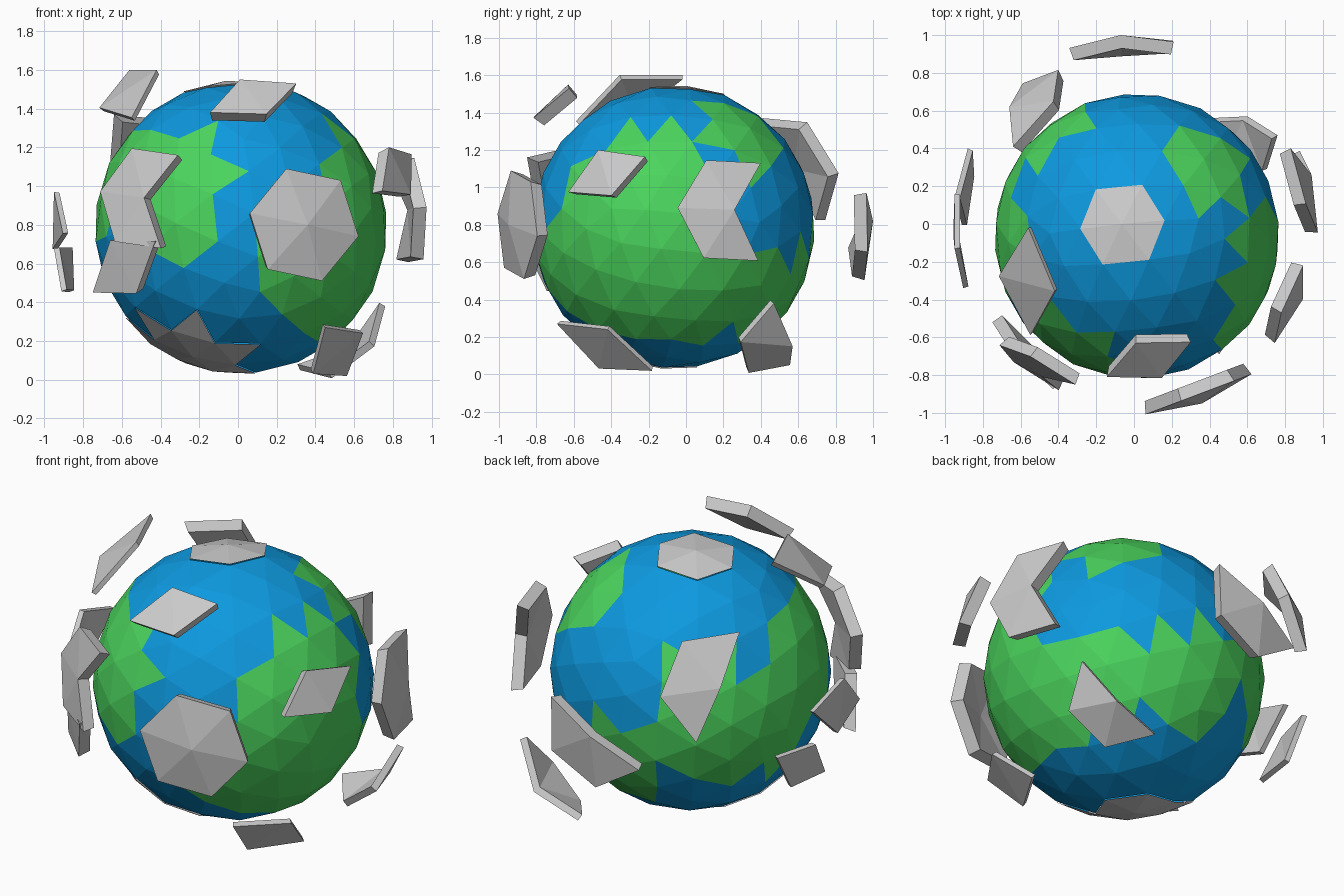
import bpy, bmesh
from math import cos, radians
from mathutils import Vector, Matrix

if "Cube" in bpy.data.objects:
    bpy.data.objects.remove(bpy.data.objects["Cube"])

PLANET = Vector((0.015, -0.065, 0.787))
SHELL = Vector((0, 0, 0.80))


def paint(name, rgb):
    m = bpy.data.materials.new(name)
    m.diffuse_color = (*rgb, 1)
    m.use_nodes = True
    m.node_tree.nodes["Principled BSDF"].inputs["Base Color"].default_value = m.diffuse_color
    return m


def finish(name, bm, mat=None):
    me = bpy.data.meshes.new(name)
    bm.to_mesh(me)
    bm.free()
    ob = bpy.data.objects.new(name, me)
    bpy.context.collection.objects.link(ob)
    if mat:
        me.materials.append(mat)
    return ob


# Round patches (direction, angle) that decide which facets are land or ice
LAND = [
    ((-.50, -.82, .27), 28), ((-.89, -.25, .38), 24),   # front left, left
    ((-.60, .71, .35), 15), ((-.64, .76, -.08), 25),    # back left
    ((-.90, .40, -.08), 25),
    ((.93, -.28, .25), 31), ((.55, .48, .62), 20),      # right
    ((.75, -.55, -.33), 30), ((.85, .10, -.55), 23),    # lower right
    ((.35, -.87, -.25), 17),
    ((.60, .60, -.48), 20), ((.10, .90, -.42), 22),     # lower back
]
ICE = [((-.105, .085, .99), 14), ((-.33, -.28, -.90), 26)]


def inside(d, patches):
    return any(d.dot(Vector(p).normalized()) > cos(radians(a)) for p, a in patches)


def kind(d):
    return "ice" if inside(d, ICE) else "land" if inside(d, LAND) else "ocean"


# Turn the sphere so that a ring of six facets sits on the north ice cap
pole = Vector((-.105, .085, .99)).normalized()
edge_mid = (Vector((0, 0, 1)) + Vector((.8944, 0, .4472))).normalized()
turn = edge_mid.rotation_difference(pole).to_matrix()
tilt = (Matrix.Rotation(radians(4), 3, pole) @ turn).to_4x4()


def planet_part(name, wanted, radius, mat=None):
    bm = bmesh.new()
    bmesh.ops.create_icosphere(bm, subdivisions=3, radius=radius, matrix=tilt)
    drop = [f for f in bm.faces if kind(f.calc_center_median().normalized()) != wanted]
    bmesh.ops.delete(bm, geom=drop, context='FACES')
    bmesh.ops.translate(bm, verts=bm.verts, vec=PLANET)
    return finish(name, bm, mat)


planet_part("ocean", "ocean", 0.757, paint("ocean_blue", (.004, .32, .74)))
planet_part("land", "land", 0.757, paint("land_green", (.07, .66, .11)))
planet_part("ice_caps", "ice", 0.763)


# Cloud: fan of n triangles round an apex, thickened towards the shell centre
def cloud(name, apex, start, n, thick=0.07):
    a, b = Vector(apex), Vector(start)
    axis = (a - SHELL).normalized()
    rim = [a + Matrix.Rotation(radians(60 * i), 3, axis) @ (b - a)
           for i in range(n + 1 if n < 6 else 6)]
    bm = bmesh.new()
    top = [bm.verts.new(p) for p in [a] + rim]
    low = [bm.verts.new(SHELL + (p - SHELL) * (1 - thick)) for p in [a] + rim]
    k = len(rim)
    for i in range(n):
        p, q = i + 1, (i + 1) % k + 1
        bm.faces.new((top[0], top[p], top[q]))
        bm.faces.new((low[0], low[q], low[p]))
        bm.faces.new((top[p], low[p], low[q], top[q]))
    if n < 6:
        bm.faces.new((top[0], low[0], low[1], top[1]))
        bm.faces.new((top[k], low[k], low[0], top[0]))
    bmesh.ops.recalc_face_normals(bm, faces=bm.faces)
    finish(name, bm)


cloud("cloud_back", (-.07, 1.0, .82), (.21, .965, .97), 3)
cloud("cloud_back_left", (-.66, .62, 1.12), (-.64, .41, 1.37), 3)
cloud("cloud_left_upper", (-.95, -.13, .97), (-.95, .16, .88), 2, .03)
cloud("cloud_left_lower", (-.95, .14, .68), (-.88, .40, .68), 2, .03)
cloud("cloud_top_left", (-.42, -.355, 1.60), (-.56, -.02, 1.60), 2, .03)
cloud("cloud_top_front", (.01, -.63, 1.55), (-.144, -.81, 1.38), 2)
cloud("cloud_front", (.36, -.95, .80), (.53, -.83, 1.03), 6)
cloud("cloud_front_left", (-.485, -.81, .94), (-.31, -.85, 1.16), 4)
cloud("cloud_front_left_tail", (-.66, -.66, .72), (-.75, -.52, .45), 2)
cloud("cloud_right", (.94, .26, .88), (.83, .40, 1.13), 4)
cloud("cloud_front_right", (.78, -.47, 1.20), (.745, -.63, .975), 2)
cloud("cloud_low_back_right", (.60, .57, .15), (.76, .47, .38), 3, .04)
cloud("cloud_low_front_right", (.645, -.42, .24), (.45, -.69, .27), 2, .03)
